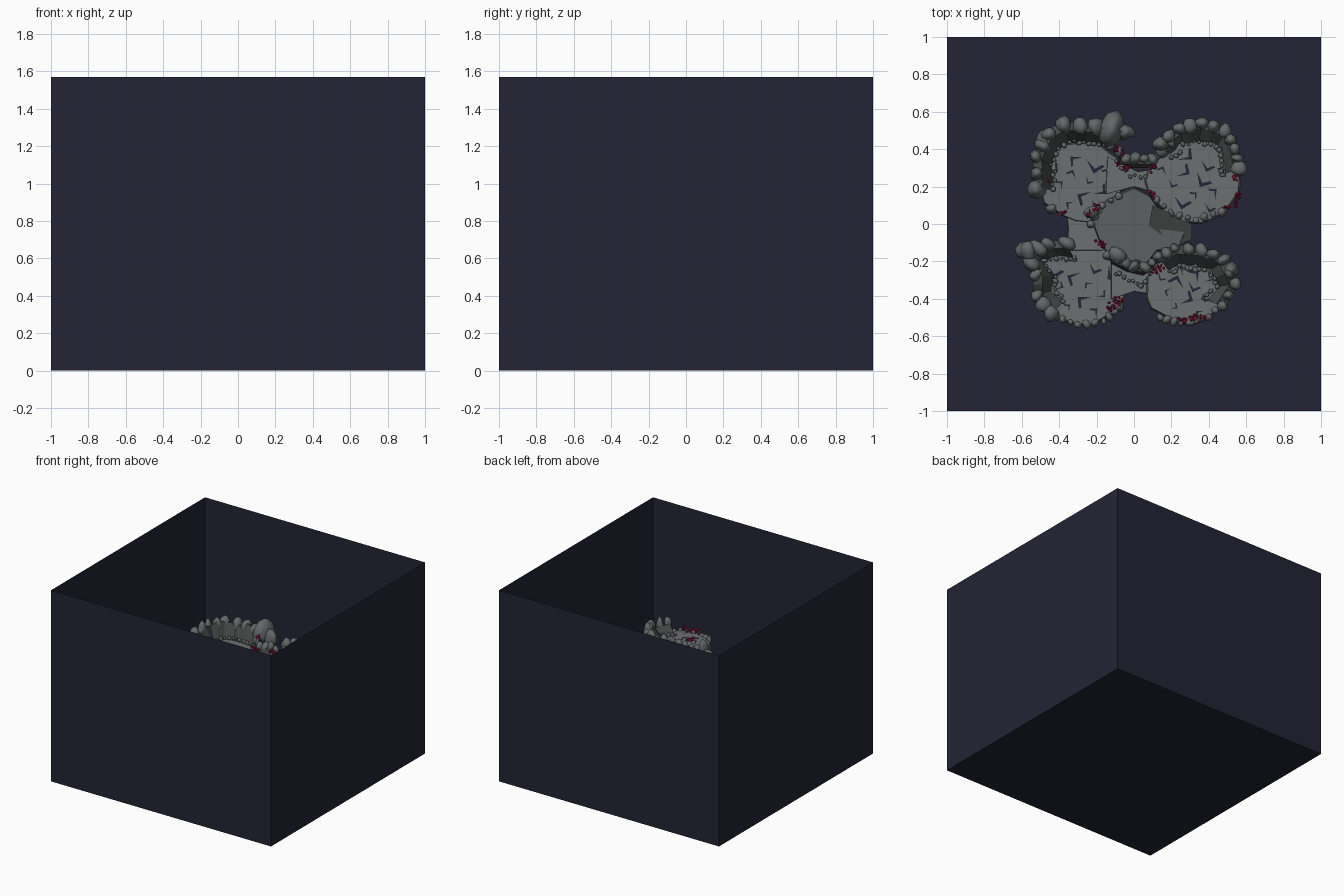
import bpy, bmesh, math, random
from mathutils import Vector, Matrix

if "Cube" in bpy.data.objects:
    bpy.data.objects.remove(bpy.data.objects["Cube"])
random.seed(7)


def mat(name, c):
    m = bpy.data.materials.new(name)
    m.diffuse_color = (*c, 1)
    m.use_nodes = True
    m.node_tree.nodes["Principled BSDF"].inputs["Base Color"].default_value = m.diffuse_color
    return m


NIGHT = mat("night_blue", (0.017, 0.017, 0.036))
FLOOR = mat("floor_grey", (0.145, 0.162, 0.165))
STONE = mat("stone_grey", (0.125, 0.138, 0.138))
SLAB = mat("slab_grey", (0.108, 0.118, 0.116))
DARK = mat("dark_rock", (0.062, 0.068, 0.066))
RED = mat("crimson", (0.33, 0.012, 0.06))


def finish(name, bm, m, smooth=False, normals=True):
    if normals:
        bmesh.ops.recalc_face_normals(bm, faces=bm.faces[:])
    me = bpy.data.meshes.new(name)
    bm.to_mesh(me)
    bm.free()
    me.materials.append(m)
    for p in me.polygons:
        p.use_smooth = smooth
    ob = bpy.data.objects.new(name, me)
    bpy.context.collection.objects.link(ob)
    return ob


def loft(bm, rings):
    """Closed solid through equal-sized rings, capped at both ends."""
    vs = [[bm.verts.new(p) for p in r] for r in rings]
    n = len(vs[0])
    for a, b in zip(vs, vs[1:]):
        for i in range(n):
            bm.faces.new((a[i], a[(i + 1) % n], b[(i + 1) % n], b[i]))
    bm.faces.new(vs[0])
    bm.faces.new(vs[-1][::-1])


def island(name, outline, z, depth, m):
    """Flat-topped rock slab tapering downwards."""
    c = Vector((sum(p[0] for p in outline), sum(p[1] for p in outline))) / len(outline)
    rings = []
    for s, dz in ((1, 0), (1.04, -0.25), (0.85, -0.65), (0.45, -1)):
        rings.append([(c.x + (x - c.x) * s, c.y + (y - c.y) * s,
                       z + dz * depth * (random.uniform(0.85, 1.15) if dz else 1)) for x, y in outline])
    bm = bmesh.new()
    loft(bm, rings)
    return finish(name, bm, m)


def boulder(bm, x, y, z, r, h, sub=2):
    """Lumpy stone of radius r and half height h."""
    geo = bmesh.ops.create_icosphere(bm, subdivisions=sub, radius=1)
    turn = Matrix.Rotation(random.uniform(0, 6.28), 3, 'Z')
    ph = [random.uniform(0, 6.28) for _ in range(3)]
    sx = random.uniform(0.85, 1.15)
    for v in geo['verts']:
        p = v.co.copy()
        k = 1 + 0.10 * (math.sin(3 * p.x + ph[0]) + math.sin(3 * p.y + ph[1]) + math.sin(4 * p.z + ph[2]))
        p = turn @ Vector((p.x * r * sx * k, p.y * r / sx * k, p.z * h * k))
        v.co = p + Vector((x, y, z))


def sample(path, step):
    """Evenly spaced points along a polyline."""
    out = []
    for a, b in zip(path, path[1:]):
        a, b = Vector(a), Vector(b)
        n = max(1, round((b - a).length / step))
        out += [a.lerp(b, i / n) for i in range(n)]
    return out + [Vector(path[-1])]


# Open night box
bm = bmesh.new()
H = 1.57
lo = [bm.verts.new((x, y, 0)) for x, y in ((-1, -1), (1, -1), (1, 1), (-1, 1))]
hi = [bm.verts.new((v.co.x, v.co.y, H)) for v in lo]
bm.faces.new(lo[::-1])
for i in range(4):
    j = (i + 1) % 4
    bm.faces.new((lo[i], lo[j], hi[j], hi[i]))
finish("night_box", bm, NIGHT, normals=False)

# Four round islands: centre x, y, radii, floor height
LOBES = {
    "back_left": (-0.28, 0.23, 0.225, 0.21, 0.79),
    "back_right": (0.32, 0.23, 0.245, 0.215, 0.84),
    "front_left": (-0.28, -0.32, 0.235, 0.22, 0.77),
    "front_right": (0.28, -0.34, 0.21, 0.19, 0.83),
}
for name, (cx, cy, rx, ry, z) in LOBES.items():
    pts = []
    for i in range(22):
        a = i * math.tau / 22
        k = random.uniform(0.95, 1.05)
        pts.append((cx + rx * k * math.cos(a), cy + ry * k * math.sin(a)))
    island(name + "_island", pts, z, 0.2, FLOOR)

    # Angular dark cracks in the floor
    bm = bmesh.new()
    for i in range(11):
        a = i * 2.4
        d = 0.78 * math.sqrt((i + 0.4) / 11)
        o = Vector((cx + rx * d * math.cos(a), cy + ry * d * math.sin(a), z + 0.002))
        s = random.uniform(0.025, 0.055)
        rot = Matrix.Rotation(random.choice((0.3, 2.0, 3.5, 5.2)) + random.uniform(-.3, .3), 3, 'Z')
        shape = ((-1, 0.1), (0.5, -0.35), (0.75, 0.9), (0.45, 0.85), (0.25, 0.05))
        bm.faces.new([bm.verts.new(o + rot @ Vector((x * s, y * s, 0))) for x, y in shape])
    finish(name + "_cracks", bm, NIGHT)

# Bridges between islands
island("back_bridge", [(-0.15, 0.16), (0.0, 0.2), (0.14, 0.16), (0.16, 0.3), (0.02, 0.28), (-0.14, 0.36)], 0.8, 0.12, FLOOR)
island("left_bridge", [(-0.36, -0.14), (-0.17, -0.14), (-0.2, 0.0), (-0.17, 0.1), (-0.36, 0.08), (-0.35, -0.03)], 0.775, 0.12, FLOOR)
island("front_bridge", [(-0.12, -0.4), (0.0, -0.36), (0.13, -0.38), (0.14, -0.23), (0.0, -0.25), (-0.12, -0.2)], 0.785, 0.12, FLOOR)

# Central slab and its darker tilted flank
island("centre_slab", [(-0.23, 0.04), (-0.14, 0.13), (0, 0.19), (0.08, 0.15), (0.13, 0.08), (0.27, -0.04), (0.24, -0.12),
                       (0.12, -0.14), (0.05, -0.23), (-0.08, -0.2), (-0.17, -0.12)], 0.805, 0.2, SLAB)
bm = bmesh.new()
flank = [(0.1, 0.1, 0.84), (0.2, 0.06, 0.85), (0.31, 0.0, 0.83), (0.31, -0.08, 0.79), (0.23, -0.12, 0.8), (0.08, -0.01, 0.81)]
loft(bm, [flank, [(x, y, z - 0.12) for x, y, z in flank]])
finish("centre_flank", bm, DARK)

# Rim ridges: crest path, inward centre, floor height, crest height, boulder radius
RIMS = {
    "back_left": ([(-0.52, 0.18), (-0.52, 0.36), (-0.46, 0.48), (-0.38, 0.53), (-0.2, 0.52), (-0.05, 0.5)], (-0.25, 0.2), 0.79, 0.91, 0.045, 1),
    "back_right": ([(0.14, 0.43), (0.24, 0.51), (0.36, 0.54), (0.49, 0.5), (0.54, 0.4), (0.56, 0.3)], (0.32, 0.2), 0.84, 0.89, 0.038, 1),
    "middle_back": ([(-0.12, 0.42), (-0.04, 0.35), (0.1, 0.35), (0.2, 0.43)], (0.05, -0.1), 0.8, 0.86, 0.03, 0),
    "front_left": ([(-0.36, -0.1), (-0.46, -0.11), (-0.57, -0.15), (-0.52, -0.27), (-0.52, -0.38), (-0.44, -0.48)], (-0.27, -0.3), 0.77, 0.84, 0.042, 1),
    "middle_front": ([(-0.14, -0.17), (-0.04, -0.21), (0.06, -0.23), (0.13, -0.18)], (0, -0.5), 0.79, 0.87, 0.03, 0),
    "front_right": ([(0.13, -0.18), (0.22, -0.13), (0.36, -0.14), (0.48, -0.19), (0.54, -0.32), (0.47, -0.44)], (0.28, -0.36), 0.83, 0.91, 0.036, 1),
}
for name, (path, c, z, top, r, big) in RIMS.items():
    c = Vector(c)
    pts = sample(path, 0.07)
    secs = []
    for p in pts:
        d = (c - p).normalized()
        t = top + random.uniform(-0.03, 0.02)
        i, o = p + d * (0.1 if big else 0.05), p - d * 0.02
        secs.append([(i.x, i.y, z - 0.02), (p.x + d.x * 0.03, p.y + d.y * 0.03, t), (o.x, o.y, t - 0.03),
                     (o.x, o.y, z - 0.08), (i.x, i.y, z - 0.14)])
    bm = bmesh.new()
    loft(bm, secs)
    finish(name + "_ridge", bm, DARK)

    # Boulders on the crest, pebbles along the foot
    bm = bmesh.new()
    for p in sample(path, r * 1.75):
        k = random.uniform(0.75, 1.15)
        h = (top - z) * 0.5 + 0.03
        boulder(bm, p.x, p.y, z + h * 0.75, r * k, h * random.uniform(0.75, 1.1))
    for p in sample(path, 0.04):
        d = (c - p).normalized() * random.uniform(0.085, 0.11)
        s = random.uniform(0.009, 0.017)
        boulder(bm, p.x + d.x, p.y + d.y, z + 0.012, s, s * 1.2, 1)
    finish(name + "_boulders", bm, STONE, True)

# Tall landmark rocks and small edge stones
bm = bmesh.new()
for x, y, z, r, h in ((-0.12, 0.51, 0.88, 0.075, 0.12), (-0.05, 0.49, 0.85, 0.04, 0.09), (-0.48, 0.46, 0.82, 0.05, 0.08),
                      (0.52, -0.24, 0.86, 0.04, 0.09), (-0.56, -0.14, 0.8, 0.06, 0.07), (-0.09, -0.17, 0.85, 0.05, 0.08),
                      (0.0, -0.23, 0.88, 0.03, 0.1), (-0.44, 0.08, 0.77, 0.03, 0.05), (-0.23, 0.06, 0.81, 0.04, 0.05)):
    boulder(bm, x, y, z, r, h)
for path, z in (([(-0.42, -0.49), (-0.3, -0.54), (-0.16, -0.52), (-0.08, -0.44)], 0.76),
                ([(0.14, -0.5), (0.25, -0.53), (0.4, -0.5), (0.47, -0.42)], 0.82),
                ([(0.12, 0.13), (0.2, 0.06), (0.33, 0.02), (0.47, 0.07)], 0.83),
                ([(-0.23, 0.0), (-0.17, 0.1), (-0.08, 0.15)], 0.8)):
    for p in sample(path, 0.045):
        boulder(bm, p.x, p.y, z, random.uniform(0.015, 0.028), 0.03)
finish("edge_stones", bm, STONE, True)

# Crimson growth clusters: x, y, z, spread, slant
bm = bmesh.new()
for x, y, z, s, a in ((-0.08, 0.39, 0.88, 0.03, 2.6), (-0.05, 0.31, 0.83, 0.04, 2.8), (0.1, 0.3, 0.86, 0.025, 1), (0.1, 0.16, 0.83, 0.025, 2.2),
                      (0.55, 0.26, 0.86, 0.04, 1.2), (0.55, 0.13, 0.85, 0.04, 1), (0.5, 0.09, 0.85, 0.02, 0.5), (-0.46, 0.24, 0.81, 0.02, 1.5),
                      (-0.38, 0.06, 0.8, 0.02, 0.6), (-0.22, 0.07, 0.85, 0.045, 0.7), (-0.18, -0.1, 0.82, 0.03, 2.5),
                      (0.12, -0.25, 0.92, 0.042, 0.6), (-0.1, -0.42, 0.79, 0.055, 0.7), (0.34, -0.5, 0.85, 0.04, 0.2), (0.26, -0.515, 0.85, 0.03, 0)):
    for i in range(int(s * 420)):
        u, v = random.uniform(-s, s), random.uniform(-s, s) * 0.4
        boulder(bm, x + u * math.cos(a) - v * math.sin(a), y + u * math.sin(a) + v * math.cos(a),
                z + random.uniform(-0.01, 0.02), random.uniform(0.006, 0.011), 0.012, 1)
finish("crimson_growths", bm, RED)
